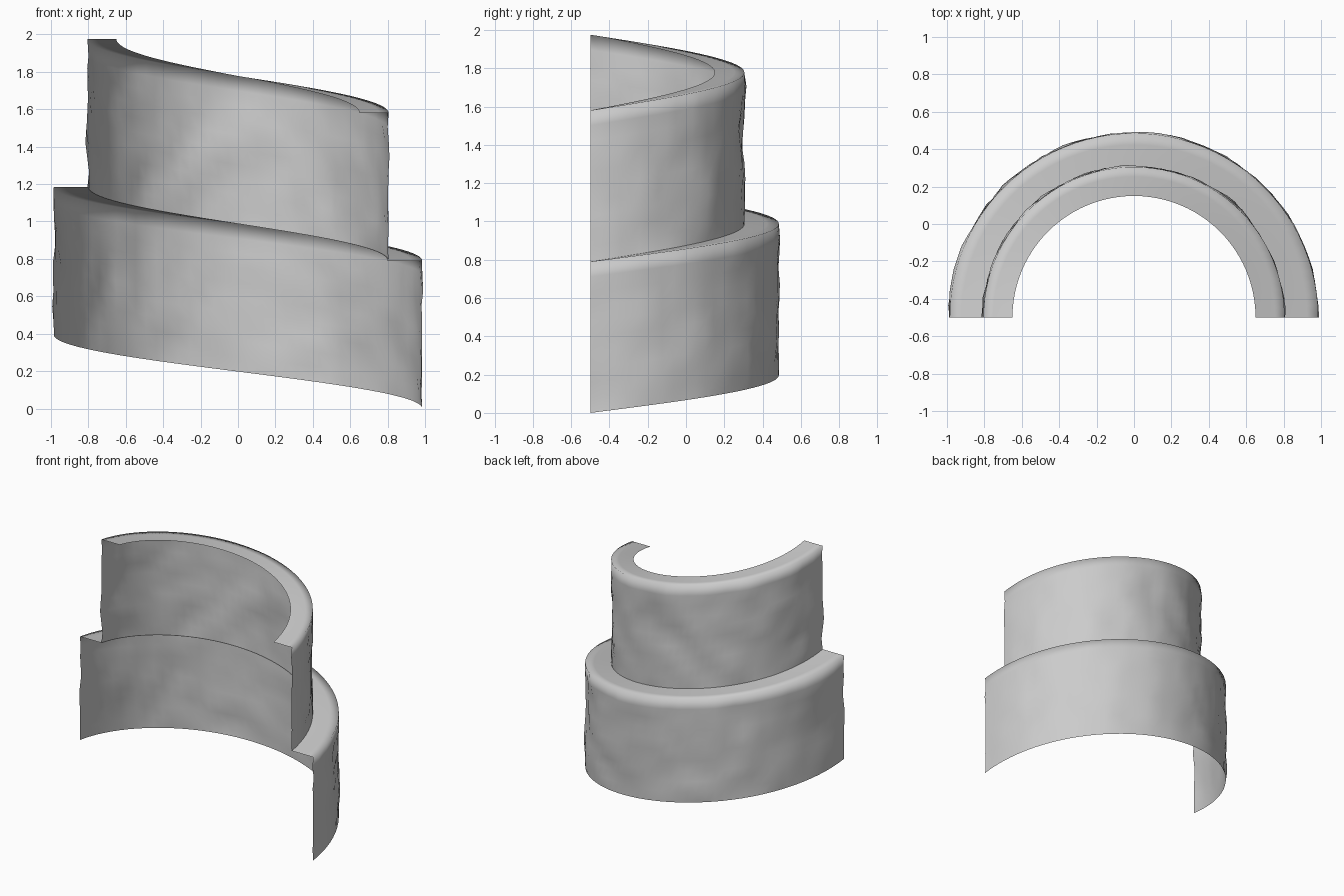
import bpy, bmesh, math
from mathutils import Vector, noise

if "Cube" in bpy.data.objects:
    bpy.data.objects.remove(bpy.data.objects["Cube"])

SEG = 48          # steps along the half turn
ROWS = 10         # rows up each cliff wall
RISE = 0.395      # climb over the half turn
HEIGHT = 0.79     # wall height
CENTER_Y = -0.5


def helix_point(r, z, t):
    a = math.pi * t
    return Vector((r * math.cos(a), CENTER_Y + r * math.sin(a), z + RISE * t))


def cliff_tier(name, r_wall, r_inner, z0):
    # profile: (radius, height, roughness) up the wall, then inward across the ledge
    profile = []
    for i in range(ROWS + 1):
        rough = 0.0 if i in (0, ROWS) else 1.0
        profile.append((r_wall, z0 + HEIGHT * i / ROWS, rough))
    for i in (1, 2, 3):
        profile.append((r_wall + (r_inner - r_wall) * i / 3, z0 + HEIGHT, 0.0))

    # sweep the profile along the rising half turn
    bm = bmesh.new()
    grid = []
    for s in range(SEG + 1):
        t = s / SEG
        column = []
        for r, z, rough in profile:
            p = helix_point(r, z, t)
            # uneven rock surface, clean at both rims
            bump = 0.016 * noise.noise(p * 5.0) + 0.009 * noise.noise(p * 11.0)
            column.append(bm.verts.new(helix_point(r + rough * bump, z, t)))
        grid.append(column)
    for a, b in zip(grid, grid[1:]):
        for i in range(len(profile) - 1):
            bm.faces.new((a[i], b[i], b[i + 1], a[i + 1])).normal_flip()
    bmesh.ops.recalc_face_normals(bm, faces=bm.faces)
    # the wall must face outward and the ledge upward
    bm.normal_update()
    if sum(f.normal.z * f.calc_area() for f in bm.faces) < 0:
        bmesh.ops.reverse_faces(bm, faces=bm.faces)
    for f in bm.faces:
        f.smooth = True

    mesh = bpy.data.meshes.new(name)
    bm.to_mesh(mesh)
    bm.free()
    obj = bpy.data.objects.new(name, mesh)
    bpy.context.collection.objects.link(obj)
    return obj


# two stacked terraces, the upper one rising from the lower ledge
cliff_tier("lower_terrace", 0.985, 0.80, 0.0)
cliff_tier("upper_terrace", 0.805, 0.65, HEIGHT)
